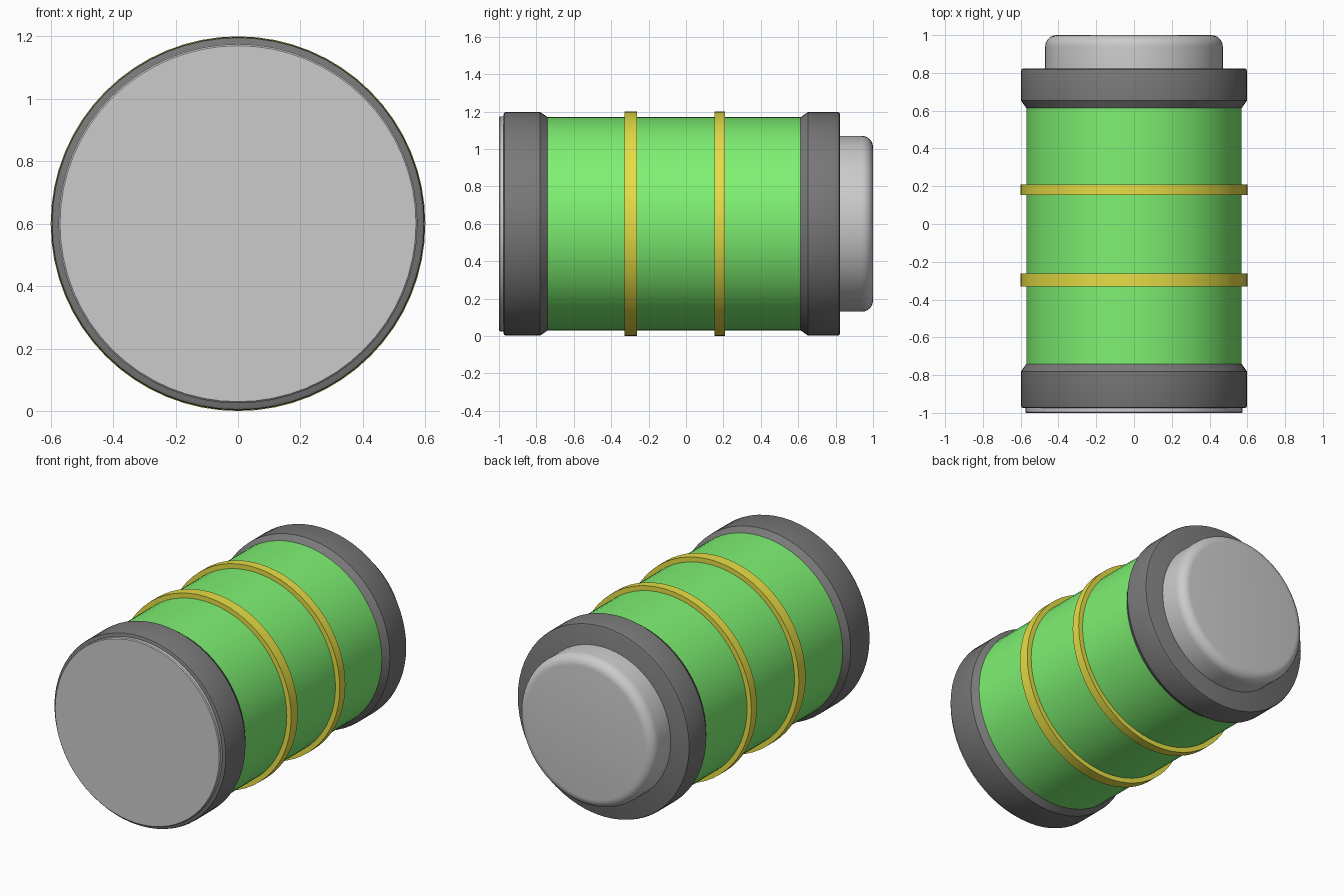
import bpy, bmesh, math
from mathutils import Vector

if "Cube" in bpy.data.objects:
    bpy.data.objects.remove(bpy.data.objects["Cube"])

SEGMENTS = 64
AXIS_Z = 0.6


def material(name, rgb):
    m = bpy.data.materials.new(name)
    m.diffuse_color = (*rgb, 1)
    m.use_nodes = True
    m.node_tree.nodes["Principled BSDF"].inputs["Base Color"].default_value = m.diffuse_color
    return m


def lathe(name, profile, mat=None):
    """Spin (radius, y) points about the barrel's lengthwise axis."""
    bm = bmesh.new()
    verts = [bm.verts.new((r, y, 0)) for r, y in profile]
    edges = [bm.edges.new(pair) for pair in zip(verts, verts[1:])]
    bmesh.ops.spin(bm, geom=verts + edges, cent=(0, 0, 0), axis=(0, 1, 0),
                   angle=math.tau, steps=SEGMENTS)
    bmesh.ops.remove_doubles(bm, verts=bm.verts, dist=1e-4)
    bmesh.ops.recalc_face_normals(bm, faces=bm.faces)
    bmesh.ops.translate(bm, verts=bm.verts, vec=Vector((0, 0, AXIS_Z)))
    mesh = bpy.data.meshes.new(name)
    bm.to_mesh(mesh)
    bm.free()
    obj = bpy.data.objects.new(name, mesh)
    bpy.context.collection.objects.link(obj)
    if mat:
        mesh.materials.append(mat)
    bpy.ops.object.select_all(action='DESELECT')
    obj.select_set(True)
    bpy.context.view_layer.objects.active = obj
    bpy.ops.object.shade_smooth_by_angle(angle=math.radians(30))
    return obj


green = material("green", (0.21, 0.88, 0.17))
black = material("black", (0.19, 0.19, 0.19))
yellow = material("yellow", (0.80, 0.73, 0.06))

# Main barrel
lathe("barrel", [(0, -0.9), (0.57, -0.9), (0.57, 0.75), (0, 0.75)], green)

# Raised bands
for name, y0, y1 in (("front_band", -0.33, -0.263), ("back_band", 0.153, 0.208)):
    lathe(name, [(0.56, y0), (0.6, y0), (0.6, y1), (0.56, y1), (0.56, y0)], yellow)

# End collars: chamfered towards the barrel, lightly eased on the outer rim
for name, inner, outer in (("front_collar", -0.74, -0.975), ("back_collar", 0.613, 0.823)):
    s = 1 if outer > inner else -1
    lathe(name, [(0, inner), (0.57, inner), (0.598, inner + s * 0.04),
                 (0.598, outer - s * 0.012), (0.595, outer - s * 0.004),
                 (0.587, outer), (0, outer)], black)

# Front end plate
lathe("front_plate", [(0, -0.95), (0.575, -0.95), (0.575, -0.995), (0.57, -1), (0, -1)])

# Rounded back cap
R, B = 0.47, 0.06
corner = [(R - B + B * math.cos(a), 1 - B + B * math.sin(a))
          for a in (math.radians(15 * i) for i in range(7))]
lathe("back_cap", [(0, 0.8), (R, 0.8)] + corner + [(0, 1)])
